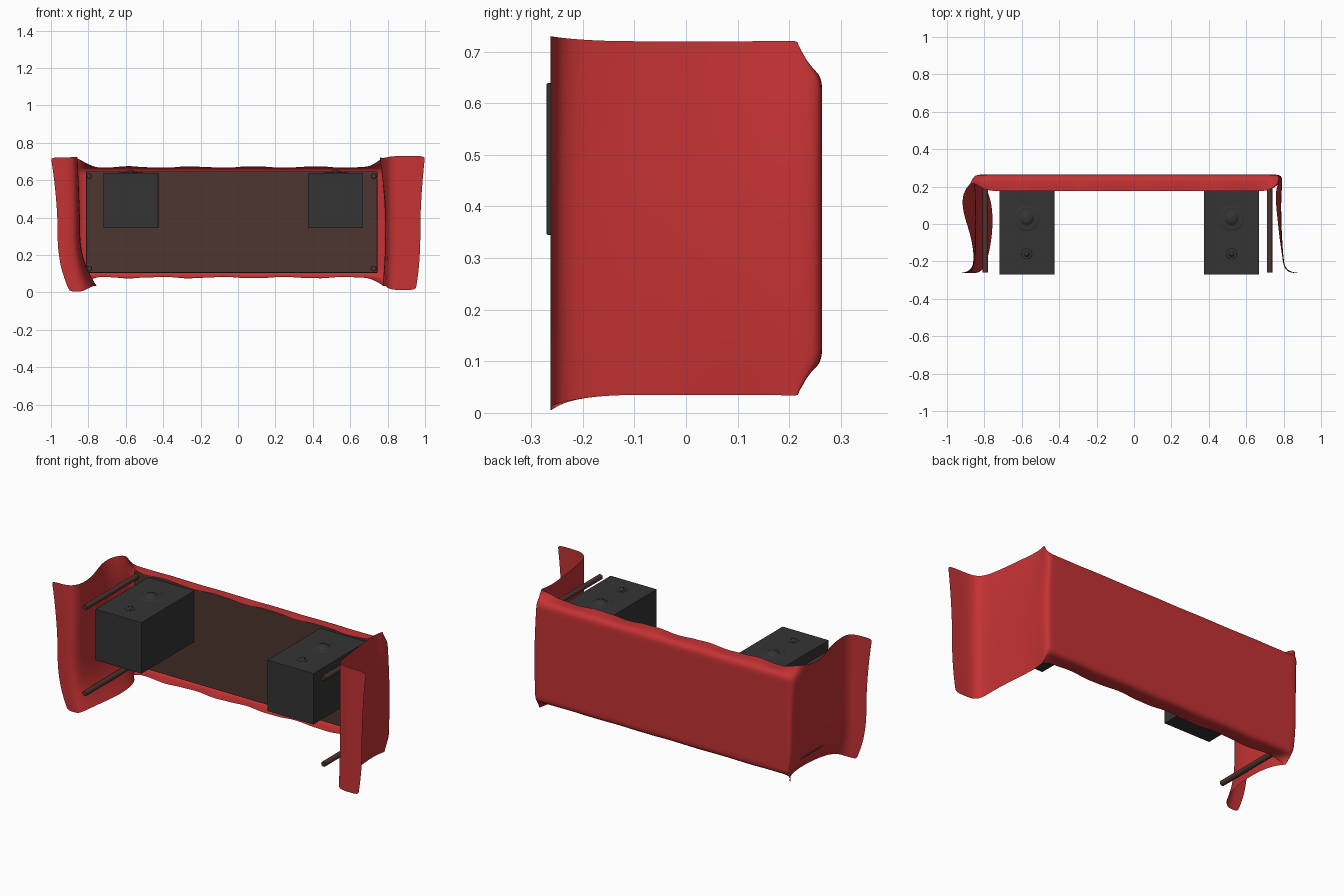
import bpy, bmesh, math

if "Cube" in bpy.data.objects:
    bpy.data.objects.remove(bpy.data.objects["Cube"])


def material(name, rgb):
    m = bpy.data.materials.new(name)
    m.diffuse_color = (*rgb, 1)
    m.use_nodes = True
    m.node_tree.nodes["Principled BSDF"].inputs["Base Color"].default_value = m.diffuse_color
    return m


RED = material("red cloth", (0.56, 0.032, 0.034))
BROWN = material("dark wood", (0.075, 0.035, 0.029))
BLACK = material("speaker black", (0.034, 0.034, 0.034))


def finish(bm, name, mat):
    bmesh.ops.recalc_face_normals(bm, faces=bm.faces)
    me = bpy.data.meshes.new(name)
    bm.to_mesh(me)
    bm.free()
    me.materials.append(mat)
    ob = bpy.data.objects.new(name, me)
    bpy.context.collection.objects.link(ob)
    return ob


def smooth(ob):
    for p in ob.data.polygons:
        p.use_smooth = True


def box(name, lo, hi, mat, bevel=0.004):
    bm = bmesh.new()
    bmesh.ops.create_cube(bm, size=1)
    for v in bm.verts:
        v.co = [(a + b) / 2 + c * (b - a) for a, b, c in zip(lo, hi, v.co)]
    ob = finish(bm, name, mat)
    mod = ob.modifiers.new("bevel", 'BEVEL')
    mod.width = bevel
    mod.segments = 2
    return ob


def lathe(name, profile, center, mat, axis='Z', n=32):
    """Spin (radius, height) points round a z or y axis."""
    bm = bmesh.new()
    rings = []
    for r, h in profile:
        ring = []
        for i in range(n):
            a = 2 * math.pi * i / n
            x, y, z = r * math.cos(a), r * math.sin(a), h
            if axis == 'Y':
                y, z = z, y
            ring.append(bm.verts.new((center[0] + x, center[1] + y, center[2] + z)))
        rings.append(ring)
    for a, b in zip(rings, rings[1:]):
        for i in range(n):
            j = (i + 1) % n
            bm.faces.new((a[i], a[j], b[j], b[i]))
    bmesh.ops.remove_doubles(bm, verts=bm.verts, dist=1e-5)
    return finish(bm, name, mat)


# Table top (tipped on its side) and its four legs
box("table_top", (-0.812, 0.212, 0.105), (0.745, 0.25, 0.648), BROWN)
for x in (-0.795, 0.725):
    for z in (0.128, 0.622):
        leg = lathe("table_leg", [(0, -0.26), (0.013, -0.26), (0.015, -0.257),
                                  (0.015, 0.215), (0, 0.215)], (x, 0, z), BROWN, 'Y', 16)

# Two speakers with woofer and tweeter on their upper faces
for x in (-0.573, 0.522):
    box("speaker_cabinet", (x - 0.147, -0.27, 0.345), (x + 0.147, 0.212, 0.639), BLACK, 0.002)
    for name, r, y in (("woofer", 0.068, 0.03), ("tweeter", 0.028, -0.16)):
        ob = lathe(name, [(r, 0), (r * 0.9, 0.003), (r * 0.75, 0.003), (r * 0.52, 0.0005),
                          (r * 0.48, 0.004), (r * 0.38, 0.009), (r * 0.2, 0.013), (0, 0.014)],
                   (x, y, 0.639), BLACK)
        smooth(ob)

# Cloth cage rows: y, x at lower edge, x at middle, x at upper edge, hem fold amount
left = [(-0.263, -0.90, -0.965, -1.0, 0),
        (-0.263, -0.86, -0.92, -0.95, 0),
        (-0.261, -0.83, -0.88, -0.90, 0),
        (-0.235, -0.80, -0.855, -0.86, 0),
        (-0.16, -0.775, -0.845, -0.855, 0),
        (-0.05, -0.757, -0.845, -0.875, 0),
        (0.06, -0.755, -0.845, -0.915, 0),
        (0.15, -0.77, -0.845, -0.92, 0),
        (0.21, -0.80, -0.85, -0.89, 0.05),
        (0.262, -0.825, -0.856, -0.86, 0.3),
        (0.264, -0.80, -0.82, -0.81, 0.75)]
right = [(0.264, 0.745, 0.755, 0.74, 0.75),
         (0.262, 0.785, 0.793, 0.775, 0.3),
         (0.21, 0.78, 0.793, 0.765, 0.05),
         (0.15, 0.77, 0.787, 0.755, 0),
         (0.05, 0.775, 0.787, 0.765, 0),
         (-0.05, 0.785, 0.79, 0.775, 0),
         (-0.16, 0.79, 0.797, 0.79, 0),
         (-0.235, 0.80, 0.805, 0.805, 0),
         (-0.261, 0.83, 0.84, 0.845, 0),
         (-0.263, 0.88, 0.90, 0.92, 0),
         (-0.263, 0.95, 0.975, 1.0, 0)]
back = [(0.264, x, x, x, 1) for x in [-0.76 + 1.46 * i / 24 for i in range(25)]]
half = [0, 0.03, 0.06, 0.09, 0.12, 0.15, 0.18, 0.23, 0.32, 0.42]
steps = half + [0.5] + [1 - v for v in reversed(half)]


def hem(d, fold, r=0.03):
    """Rise and inward travel after distance d past the fold line."""
    a = min(d / r, fold * math.pi / 2)
    rest = d - r * a
    return (r * math.sin(a) + rest * math.cos(a),
            r * (1 - math.cos(a)) + rest * math.sin(a))


def cloth_point(row, v):
    y, xb, xm, xt, fold = row
    x = xm + (xb - xm) * max(0, 1 - v / 0.4) ** 2 + (xt - xm) * max(0, (v - 0.5) / 0.5) ** 1.6
    floor = max(0, (-0.2 - y) / 0.063)
    z0 = 0.035 - 0.03 * fold - 0.022 * floor
    z1 = 0.72 + 0.025 * fold + 0.01 * floor
    if y < -0.26 and x < 0:
        z0, z1 = 0.005, 0.722
    h = z0 + v * (z1 - z0)
    wave = 0.005 * fold * (math.sin(x * 19) + 0.5 * math.sin(x * 41 + 1))
    if h > 0.64:
        up, inward = hem(h - 0.64, fold)
        return x, y - inward, 0.64 + up + wave * inward / 0.08
    if h < 0.11:
        down, inward = hem(0.11 - h, fold)
        return x, y - inward, 0.11 - down - wave * inward / 0.08
    return x, y, h


# Draped cloth sheet: floor strip, end flap, table cover, end flap, floor strip
bm = bmesh.new()
grid = [[bm.verts.new(cloth_point(row, v)) for v in steps] for row in left + back + right]
for a, b in zip(grid, grid[1:]):
    for i in range(len(steps) - 1):
        bm.faces.new((a[i], b[i], b[i + 1], a[i + 1]))
cloth = finish(bm, "tablecloth", RED)
smooth(cloth)
sub = cloth.modifiers.new("subdivision", 'SUBSURF')
sub.levels = sub.render_levels = 2
